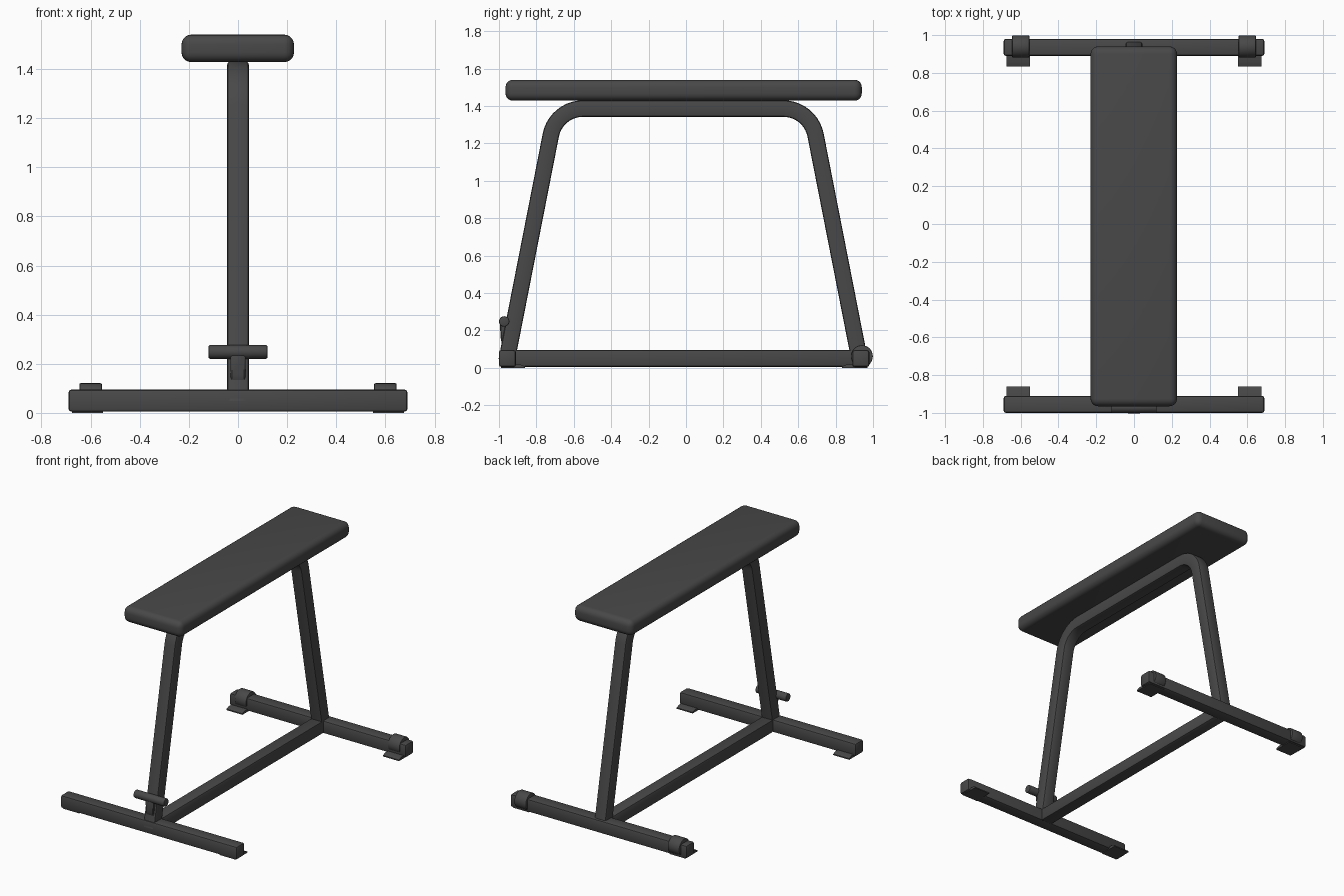
import bpy, bmesh, math
from mathutils import Matrix, Vector

if "Cube" in bpy.data.objects:
    bpy.data.objects.remove(bpy.data.objects["Cube"])

dark = bpy.data.materials.new("charcoal")
dark.diffuse_color = (0.065, 0.065, 0.065, 1)
dark.use_nodes = True
dark.node_tree.nodes["Principled BSDF"].inputs["Base Color"].default_value = dark.diffuse_color


def finish(name, bm, angle=40):
    """Turn a bmesh into a shaded, coloured object."""
    bmesh.ops.recalc_face_normals(bm, faces=bm.faces)
    mesh = bpy.data.meshes.new(name)
    bm.to_mesh(mesh)
    bm.free()
    mesh.materials.append(dark)
    ob = bpy.data.objects.new(name, mesh)
    bpy.context.collection.objects.link(ob)
    bpy.ops.object.select_all(action='DESELECT')
    ob.select_set(True)
    bpy.context.view_layer.objects.active = ob
    bpy.ops.object.shade_smooth_by_angle(angle=math.radians(angle))
    return ob


def box(name, lo, hi, bevel=0.0, segments=2):
    lo, hi = Vector(lo), Vector(hi)
    bm = bmesh.new()
    bmesh.ops.create_cube(bm, size=1, matrix=Matrix.Translation((lo + hi) / 2)
                          @ Matrix.Diagonal((*(hi - lo), 1)))
    if bevel:
        bmesh.ops.bevel(bm, geom=bm.edges[:], offset=bevel, segments=segments,
                        profile=0.5, affect='EDGES')
    return finish(name, bm)


def rod(name, centre, radius, length, sides=24, bevel=0.006):
    """Cylinder lying along x."""
    bm = bmesh.new()
    bmesh.ops.create_cone(bm, cap_ends=True, segments=sides, radius1=radius,
                          radius2=radius, depth=length,
                          matrix=Matrix.Translation(centre) @ Matrix.Rotation(math.pi / 2, 4, 'Y'))
    rims = [e for e in bm.edges if abs(e.verts[0].co.x - e.verts[1].co.x) < 1e-5]
    bmesh.ops.bevel(bm, geom=rims, offset=bevel, segments=2, profile=0.5, affect='EDGES')
    return finish(name, bm)


def prism(name, outline, x0, x1, bevel):
    """Extrude a (y, z) outline along x."""
    bm = bmesh.new()
    face = bm.faces.new([bm.verts.new((x0, y, z)) for y, z in outline])
    new = bmesh.ops.extrude_face_region(bm, geom=[face])["geom"]
    bmesh.ops.translate(bm, vec=(x1 - x0, 0, 0),
                        verts=[v for v in new if isinstance(v, bmesh.types.BMVert)])
    if bevel:
        bmesh.ops.bevel(bm, geom=bm.edges[:], offset=bevel, segments=1,
                        profile=0.5, affect='EDGES')
    return finish(name, bm)


# Padded seat
box("seat", (-0.23, -0.965, 1.428), (0.228, 0.94, 1.54), 0.04, 5)

# Floor bars and the long beam joining them
box("front_foot_bar", (-0.69, -1.0, 0.005), (0.69, -0.91, 0.095), 0.012)
box("back_foot_bar", (-0.69, 0.89, 0.005), (0.69, 0.98, 0.095), 0.012)
box("long_beam", (-0.045, -0.92, 0.005), (0.045, 0.9, 0.095), 0.012)

# Bent square tube: both legs and the seat support in one sweep
mid, slope, top_z, radius = -0.015, 0.196, 1.386, 0.175
lean = math.atan(slope)
turn = math.pi / 2 - lean
corner = 0.68
tangent = radius * math.tan(turn / 2)
arc_y = corner - tangent
half = []  # (y, z, direction angle of the outward normal), from floor to centre
half.append((corner + slope * (top_z - 0.04), 0.04, lean))
for i in range(11):
    a = lean + turn * i / 10
    half.append((arc_y + radius * math.cos(a), top_z - radius + radius * math.sin(a), a))
path = half + [(-y, z, math.pi - a) for y, z, a in reversed(half)]
w, c = 0.044, 0.012
k = c * 0.29
section = []
for sx, sn in ((1, 1), (-1, 1), (-1, -1), (1, -1)):
    pts = [(sx * w, sn * (w - c)), (sx * (w - k), sn * (w - k)), (sx * (w - c), sn * w)]
    section += pts if sx * sn > 0 else pts[::-1]
bm = bmesh.new()
rings = [[bm.verts.new((u, mid + y + n * math.cos(a), z + n * math.sin(a)))
          for u, n in section] for y, z, a in path]
count = len(section)
for r0, r1 in zip(rings, rings[1:]):
    for i in range(count):
        j = (i + 1) % count
        bm.faces.new((r0[i], r0[j], r1[j], r1[i]))
bm.faces.new(rings[0])
bm.faces.new(rings[-1])
finish("bent_leg_frame", bm)

# Carry handle and its tapered bracket on the front leg
rod("carry_handle", (0, -0.972, 0.248), 0.028, 0.24, 20)
prism("handle_bracket", [(-0.94, 0.10), (-0.978, 0.11), (-0.99, 0.15), (-0.996, 0.24),
                         (-0.975, 0.262), (-0.91, 0.25)], -0.03, 0.03, 0.005)

for side, s in (("left", -1), ("right", 1)):
    # Transport wheels wrapped round the back bar
    rod(f"{side}_wheel", (s * 0.6, 0.94, 0.062), 0.059, 0.092, 28)
    # Thin floor pads under the bars, with sloping inner ends
    x0, x1 = sorted((s * 0.55, s * 0.675))
    prism(f"{side}_front_pad", [(-0.99, 0), (-0.86, 0), (-0.86, 0.008),
                                (-0.885, 0.018), (-0.99, 0.018)], x0, x1, 0)
    prism(f"{side}_back_pad", [(0.97, 0), (0.835, 0), (0.835, 0.008),
                               (0.86, 0.018), (0.97, 0.018)], x0, x1, 0)
